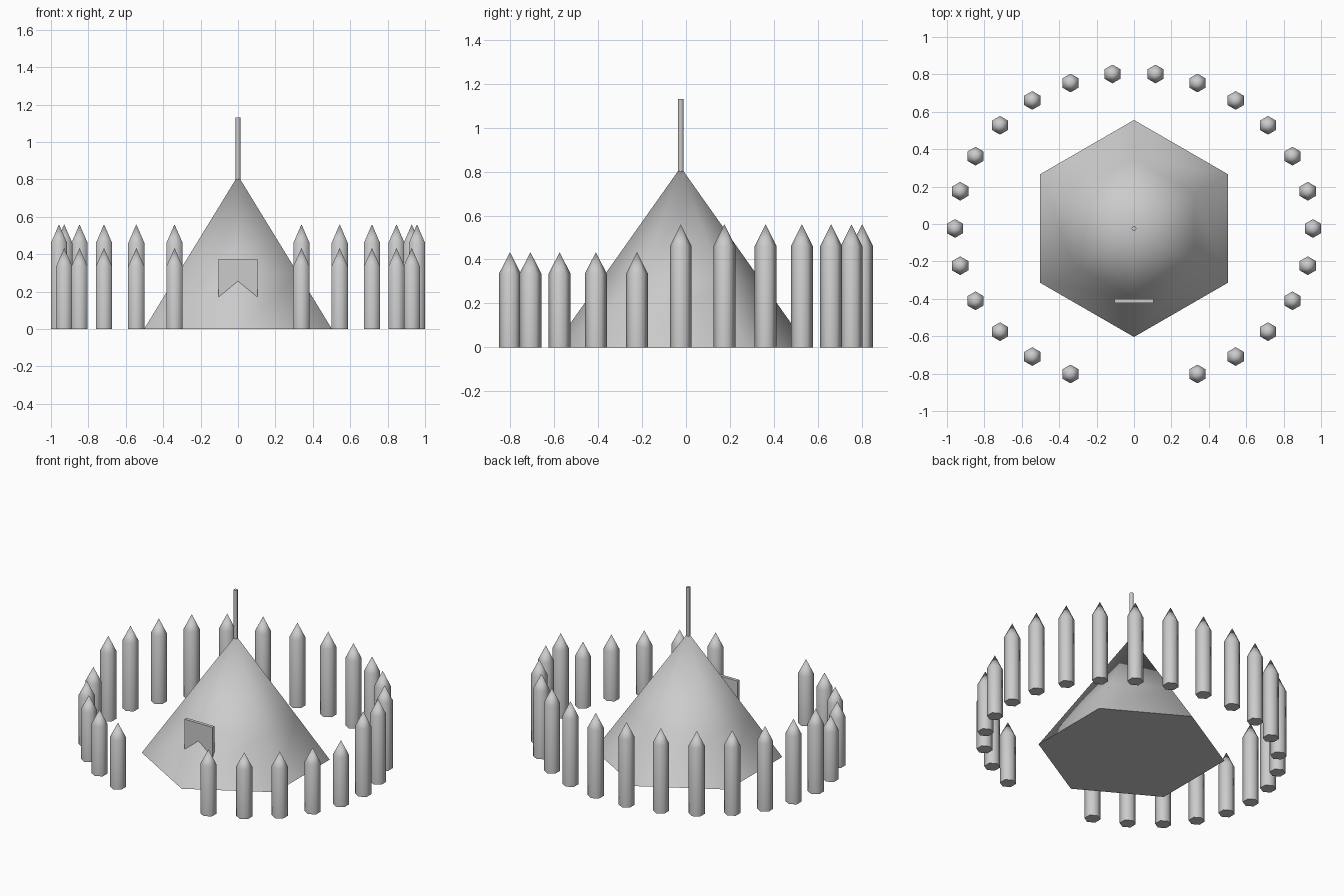
import bpy, math

if "Cube" in bpy.data.objects:
    bpy.data.objects.remove(bpy.data.objects["Cube"])

CY = -0.024  # centre of the camp in y


def rings(name, sides, profile, x, y, smooth=None):
    """Solid of stacked polygon rings (radius, z), ending in a point if the last radius is 0."""
    verts, faces = [], []
    for r, z in profile:
        if r == 0:
            verts.append((x, y, z))
            continue
        for i in range(sides):
            a = math.pi / 2 + 2 * math.pi * i / sides
            verts.append((x + r * math.cos(a), y + r * math.sin(a), z))
    faces.append(tuple(reversed(range(sides))))
    for k in range(len(profile) - 1):
        b, t = k * sides, (k + 1) * sides
        for i in range(sides):
            j = (i + 1) % sides
            if profile[k + 1][0] == 0:
                faces.append((b + i, b + j, t))
            else:
                faces.append((b + i, b + j, t + j, t + i))
    if profile[-1][0] > 0:
        last = (len(profile) - 1) * sides
        faces.append(tuple(range(last, last + sides)))
    mesh = bpy.data.meshes.new(name)
    mesh.from_pydata(verts, [], faces)
    ob = bpy.data.objects.new(name, mesh)
    bpy.context.collection.objects.link(ob)
    if smooth:
        bpy.context.view_layer.objects.active = ob
        ob.select_set(True)
        bpy.ops.object.shade_smooth_by_angle(angle=math.radians(smooth))
        ob.select_set(False)
    return ob


# Hexagonal tent with a seam ring
rings("tent", 6, [(0.58, 0), (0.375, 0.29), (0, 0.82)], 0, CY, 75)

# Pole at the peak
rings("tent_pole", 8, [(0.013, 0.75), (0.013, 1.13)], 0, CY, 50)

# Door panel standing through the front ridge
bpy.ops.mesh.primitive_cube_add(size=1, location=(0, -0.412, 0.1875))
door = bpy.context.object
door.name = "door_panel"
door.scale = (0.21, 0.022, 0.375)

# Palisade: 26 places on an ellipse, two left open at the front for the gate
COUNT = 26
for k in range(COUNT):
    if k in (19, 20):
        continue
    a = 2 * math.pi * k / COUNT
    x, y = 0.957 * math.cos(a), CY + 0.832 * math.sin(a)
    short = math.sin(a) < -0.01
    shoulder, tip = (0.335, 0.433) if short else (0.46, 0.56)
    rings("palisade_post", 6, [(0.05, 0), (0.05, shoulder), (0, tip)], x, y, 62)
